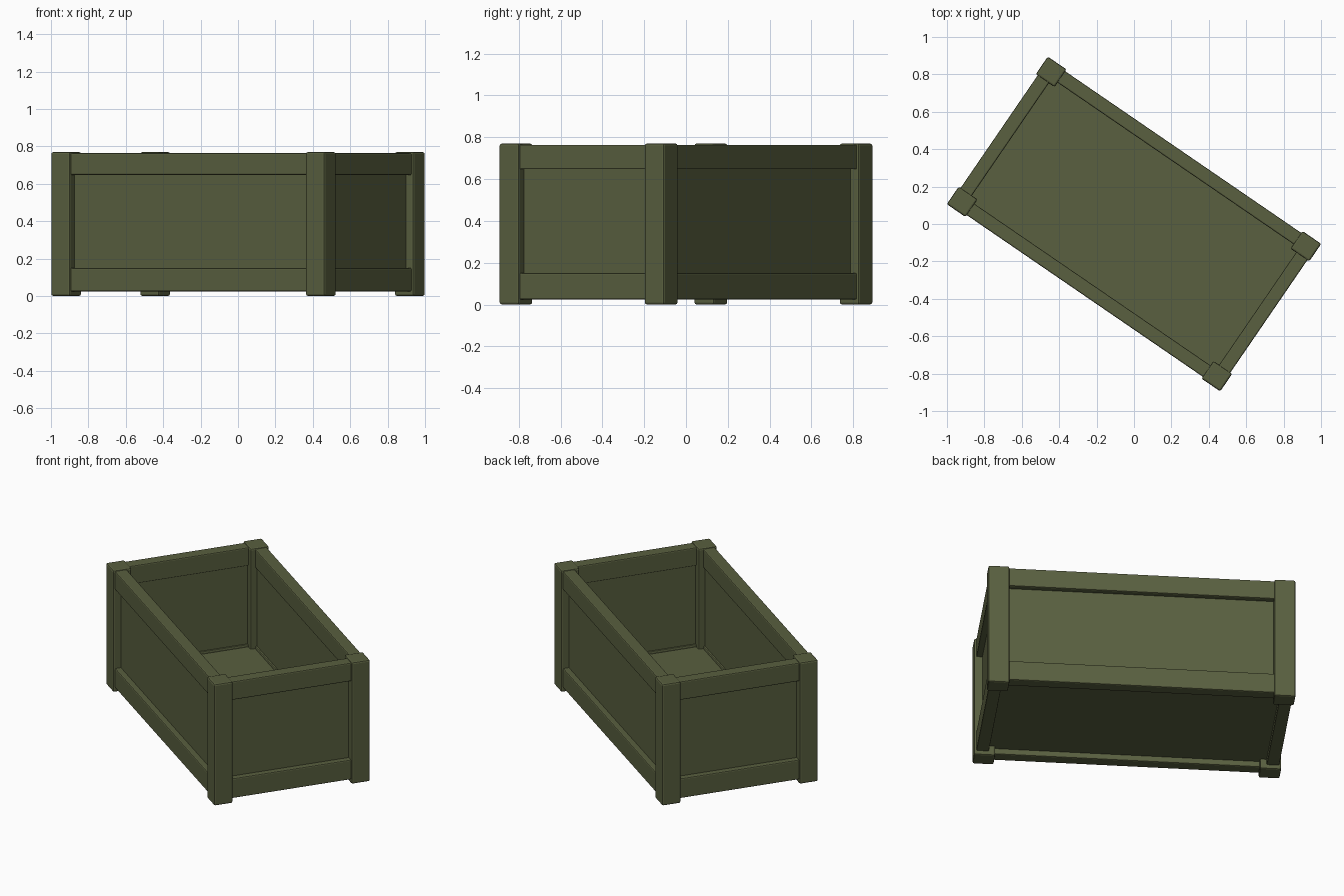
import bpy
from math import radians
from mathutils import Matrix

if "Cube" in bpy.data.objects:
    bpy.data.objects.remove(bpy.data.objects["Cube"])

L, W, H = 1.772, 0.956, 0.77       # crate length, width, height
PL, PW = 0.122, 0.114              # post section
STEP, RAIL = 0.012, 0.073          # rail setback from post face, rail thickness
PANEL_IN, PANEL_T = 0.047, 0.028   # panel setback and thickness
TURN = Matrix.Rotation(radians(-34.4), 4, 'Z')

olive = bpy.data.materials.new("olive_paint")
olive.diffuse_color = (0.10, 0.115, 0.05, 1)
olive.use_nodes = True
olive.node_tree.nodes["Principled BSDF"].inputs["Base Color"].default_value = olive.diffuse_color


def box(name, lo, hi, bevel=0.0):
    """Axis-aligned box between two corners, then turned with the crate."""
    bpy.ops.mesh.primitive_cube_add(size=1)
    ob = bpy.context.object
    ob.name = name
    size = [b - a for a, b in zip(lo, hi)]
    mid = [(a + b) / 2 for a, b in zip(lo, hi)]
    ob.data.transform(Matrix.Translation(mid) @ Matrix.Diagonal((*size, 1)))
    ob.data.materials.append(olive)
    ob.matrix_world = TURN
    if bevel:
        mod = ob.modifiers.new("edge_bevel", 'BEVEL')
        mod.width = bevel
        mod.segments = 2
    return ob


def span(sign, outer, inner):
    """Ordered range between two distances on one side of the centre."""
    return sorted((sign * outer, sign * inner))


hx, hy = L / 2, W / 2

# Corner posts
for sx in (-1, 1):
    for sy in (-1, 1):
        x, y = span(sx, hx, hx - PL), span(sy, hy, hy - PW)
        box("corner_post", (x[0], y[0], 0), (x[1], y[1], H), 0.01)

# Rails and recessed panels on all four sides
for s, side in ((-1, "a"), (1, "b")):
    ry = span(s, hy - STEP, hy - STEP - RAIL)
    rx = span(s, hx - STEP, hx - STEP - RAIL)
    ex, ey = hx - PL + 0.02, hy - PW + 0.02
    for name, z0, z1 in (("bottom_rail", 0.025, 0.15), ("top_rail", 0.647, 0.764)):
        box("long_" + name + "_" + side, (-ex, ry[0], z0), (ex, ry[1], z1), 0.007)
        box("short_" + name + "_" + side, (rx[0], -ey, z0), (rx[1], ey, z1), 0.007)
    py = span(s, hy - PANEL_IN, hy - PANEL_IN - PANEL_T)
    px = span(s, hx - PANEL_IN, hx - PANEL_IN - PANEL_T)
    box("long_panel_" + side, (-ex, py[0], 0.1), (ex, py[1], 0.7))
    box("short_panel_" + side, (px[0], -ey, 0.1), (px[1], ey, 0.7))

# Floor
box("floor", (-hx + 0.06, -hy + 0.06, 0.06), (hx - 0.06, hy - 0.06, 0.135))
